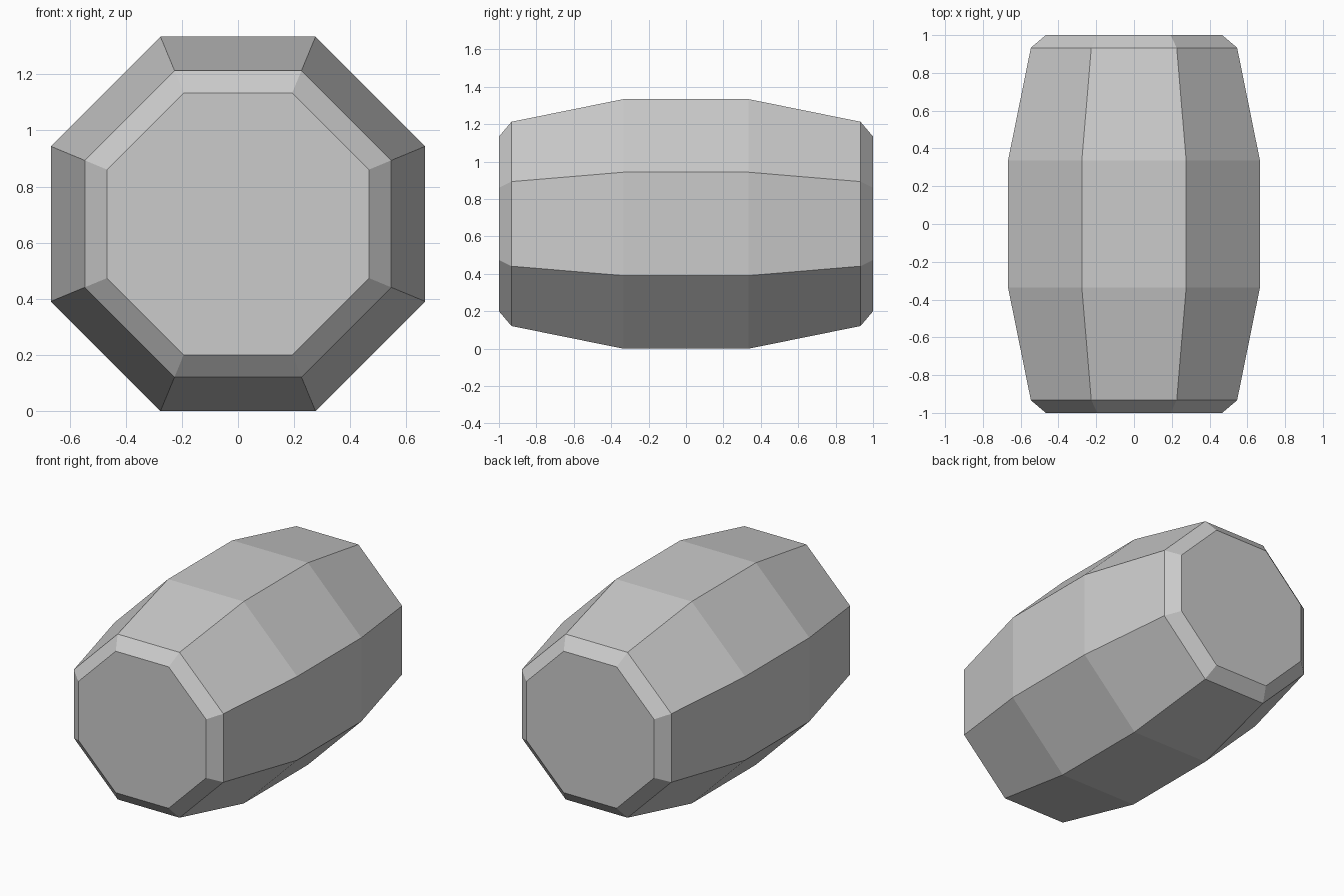
import bpy, bmesh, math

if "Cube" in bpy.data.objects:
    bpy.data.objects.remove(bpy.data.objects["Cube"])

SIDES = 8
CENTRE_Z = 0.667
# Half profile along the barrel axis: (y, distance from axis to flat side)
half = [(-1.0, 0.467), (-0.933, 0.546), (-0.335, 0.667)]
profile = half + [(-y, a) for y, a in reversed(half)]

bm = bmesh.new()


def ring(y, apothem):
    r = apothem / math.cos(math.pi / SIDES)
    angles = [(i + 0.5) * 2 * math.pi / SIDES for i in range(SIDES)]
    return [bm.verts.new((r * math.cos(a), y, CENTRE_Z + r * math.sin(a))) for a in angles]


# Barrel wall
rings = [ring(y, a) for y, a in profile]
for lower, upper in zip(rings, rings[1:]):
    for i in range(SIDES):
        j = (i + 1) % SIDES
        bm.faces.new((lower[i], lower[j], upper[j], upper[i]))

# End caps
bm.faces.new(rings[0])
bm.faces.new(rings[-1])
bmesh.ops.recalc_face_normals(bm, faces=bm.faces)

mesh = bpy.data.meshes.new("barrel")
bm.to_mesh(mesh)
bm.free()
bpy.context.collection.objects.link(bpy.data.objects.new("barrel", mesh))
